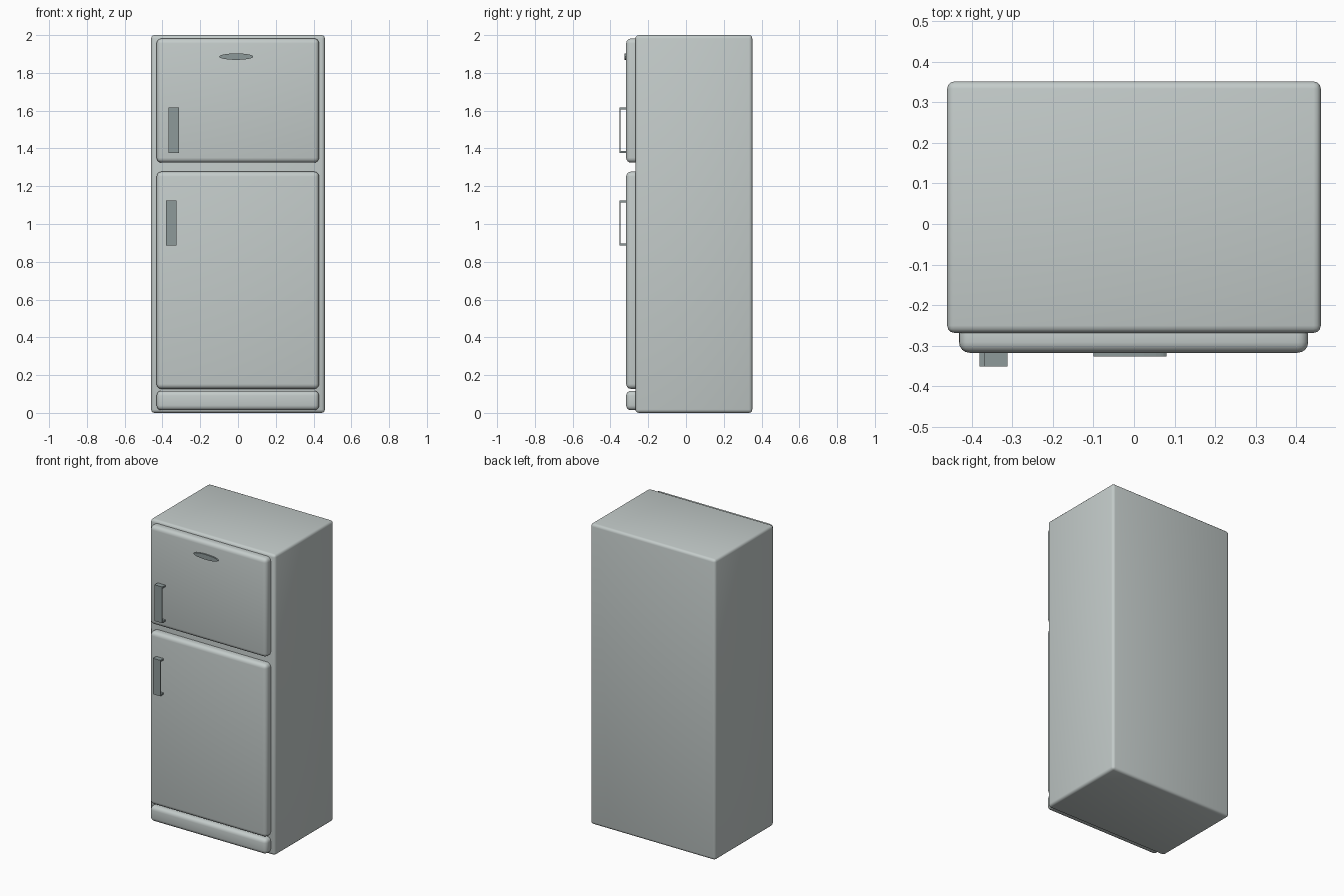
import bpy, bmesh, math
from mathutils import Vector, Matrix

if "Cube" in bpy.data.objects:
    bpy.data.objects.remove(bpy.data.objects["Cube"])


def material(name, rgb):
    m = bpy.data.materials.new(name)
    m.diffuse_color = (*rgb, 1.0)
    m.use_nodes = True
    m.node_tree.nodes["Principled BSDF"].inputs["Base Color"].default_value = m.diffuse_color
    return m


ENAMEL = material("pale grey enamel", (0.55, 0.60, 0.59))
METAL = material("grey metal", (0.27, 0.32, 0.32))


def finish(name, bm, mat, smooth):
    bmesh.ops.recalc_face_normals(bm, faces=bm.faces[:])
    mesh = bpy.data.meshes.new(name)
    bm.to_mesh(mesh)
    bm.free()
    mesh.materials.append(mat)
    for p in mesh.polygons:
        p.use_smooth = smooth
    ob = bpy.data.objects.new(name, mesh)
    bpy.context.collection.objects.link(ob)
    return ob


def rounded_box(name, lo, hi, radius, segments):
    lo, hi = Vector(lo), Vector(hi)
    size = hi - lo
    bm = bmesh.new()
    bmesh.ops.create_cube(bm, size=1, matrix=Matrix.Translation((lo + hi) / 2)
                          @ Matrix.Diagonal((*size, 1)))
    bmesh.ops.bevel(bm, geom=bm.edges[:], offset=radius, segments=segments,
                    profile=0.5, affect='EDGES')
    return finish(name, bm, ENAMEL, True)


def extrude_outline(name, outline, offset):
    bm = bmesh.new()
    face = bm.faces.new([bm.verts.new(p) for p in outline])
    new = bmesh.ops.extrude_face_region(bm, geom=[face])["geom"]
    bmesh.ops.translate(bm, vec=offset,
                        verts=[g for g in new if isinstance(g, bmesh.types.BMVert)])
    bmesh.ops.triangulate(bm, faces=[f for f in bm.faces if len(f.verts) > 4])
    return finish(name, bm, METAL, False)


# Cabinet
rounded_box("cabinet", (-0.46, -0.268, 0), (0.46, 0.351, 2.0), 0.018, 3)

# Doors and kick plate, their backs sunk into the cabinet
for name, z0, z1 in (("freezer_door", 1.325, 1.982),
                     ("fridge_door", 0.127, 1.277),
                     ("kick_plate", 0.014, 0.117)):
    rounded_box(name, (-0.431, -0.317, z0), (0.429, -0.235, z1), 0.026, 4)


# Handles: thin U-shaped straps
def handle(name, x0, x1, z0, z1):
    back, front, t, leg = -0.314, -0.351, 0.005, 0.011
    outline = [(back, z0), (front, z0), (front, z1), (back, z1),
               (back, z1 - leg), (front + t, z1 - leg),
               (front + t, z0 + leg), (back, z0 + leg)]
    extrude_outline(name, [(x0, y, z) for y, z in outline], (x1 - x0, 0, 0))


handle("freezer_handle", -0.369, -0.312, 1.375, 1.616)
handle("fridge_handle", -0.381, -0.326, 0.885, 1.124)

# Oval badge plate on the freezer door
N = 32
oval = [(-0.01 + 0.09 * math.cos(2 * math.pi * i / N), -0.314,
         1.886 + 0.017 * math.sin(2 * math.pi * i / N)) for i in range(N)]
extrude_outline("badge_plate", oval, (0, -0.012, 0))
